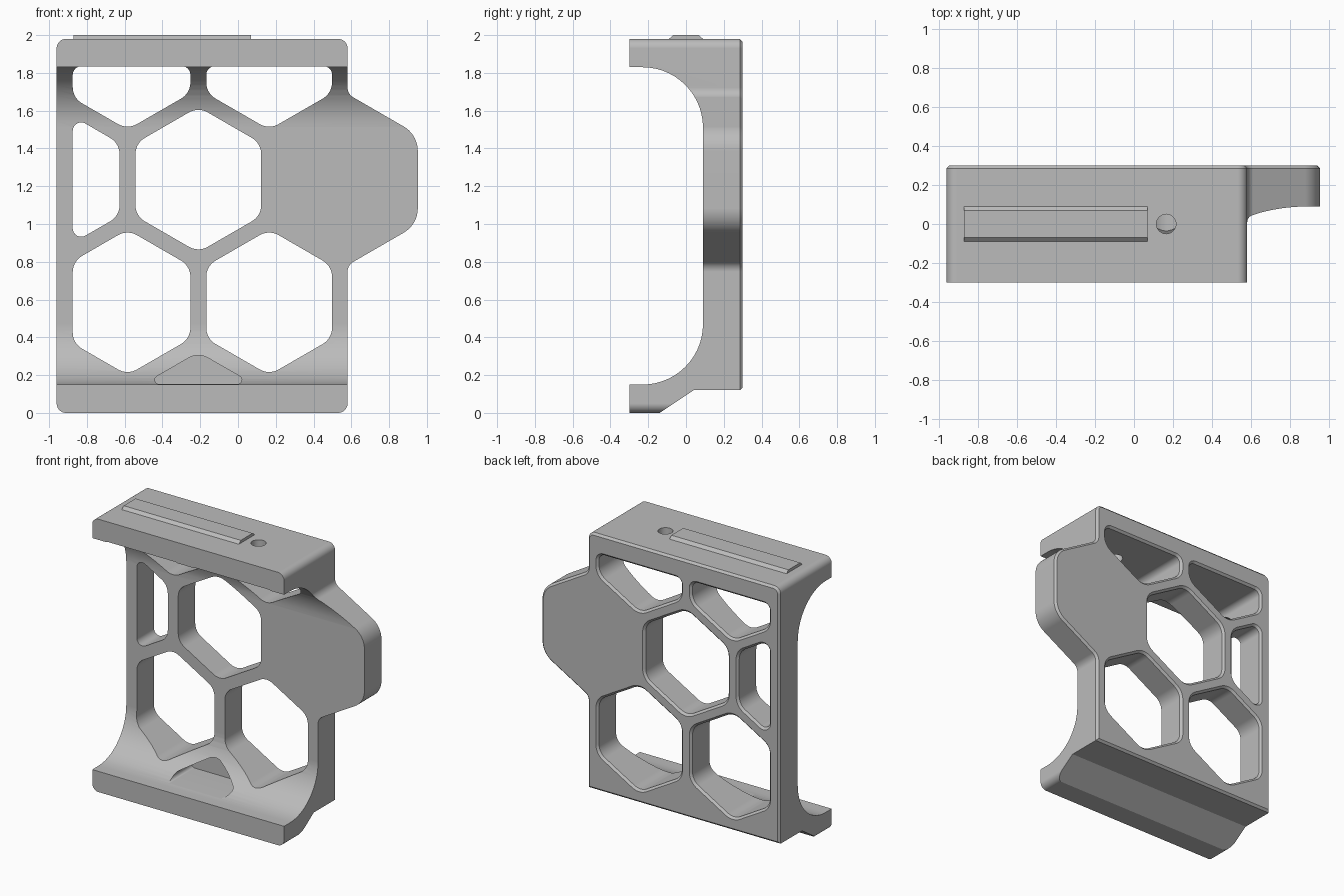
import bpy, bmesh
from math import sin, cos, tan, pi, radians
from mathutils import Vector

if "Cube" in bpy.data.objects:
    bpy.data.objects.remove(bpy.data.objects["Cube"], do_unlink=True)

grey = bpy.data.materials.new("plain grey")
grey.use_nodes = True
grey.diffuse_color = (0.5, 0.5, 0.5, 1)
grey.node_tree.nodes["Principled BSDF"].inputs["Base Color"].default_value = (0.5, 0.5, 0.5, 1)


def rounded(points):
    """Outline from (a, b, radius) corners, each replaced by an arc."""
    out = []
    for i, (a, b, r) in enumerate(points):
        p = Vector((a, b))
        u = (Vector(points[i - 1][:2]) - p).normalized()
        v = (Vector(points[(i + 1) % len(points)][:2]) - p).normalized()
        inner = u.angle(v)
        if r == 0:
            out.append(p)
            continue
        t, turn = r / tan(inner / 2), pi - inner
        c = p + (u + v).normalized() * r / sin(inner / 2)
        w0, w1 = p + u * t - c, p + v * t - c
        n = max(4, int(turn / radians(6)))
        for k in range(n + 1):
            f = k / n
            out.append(c + (w0 * sin((1 - f) * turn) + w1 * sin(f * turn)) / sin(turn))
    return out


def offset(poly, d):
    """Move a counter-clockwise outline outward by d."""
    out = []
    for i, p in enumerate(poly):
        e1, e2 = (p - poly[i - 1]).normalized(), (poly[(i + 1) % len(poly)] - p).normalized()
        n1, n2 = Vector((e1.y, -e1.x)), Vector((e2.y, -e2.x))
        out.append(p + (n1 + n2) * d / (1 + n1.dot(n2)))
    return out


def clip(poly, axis, limit, side):
    """Keep the part of a polygon on one side of an axis line."""
    out = []
    for i, q in enumerate(poly):
        p = poly[i - 1]
        dp, dq = (p[axis] - limit) * side, (q[axis] - limit) * side
        if dp * dq < 0:
            out.append(p.lerp(q, dp / (dp - dq)))
        if dq >= 0:
            out.append(q)
    return out


PLACE = {"x": lambda p, h: (h, p.x, p.y),
         "y": lambda p, h: (p.x, h, p.y),
         "z": lambda p, h: (p.x, p.y, h)}


def loft(name, axis, rings):
    """Solid through (height, outline) rings along an axis."""
    bm = bmesh.new()
    loops = [[bm.verts.new(PLACE[axis](p, h)) for p in poly] for h, poly in rings]
    for lo, hi in zip(loops, loops[1:]):
        for i in range(len(lo)):
            bm.faces.new((lo[i - 1], lo[i], hi[i], hi[i - 1]))
    bm.faces.new(loops[0])
    bm.faces.new(loops[-1])
    bmesh.ops.recalc_face_normals(bm, faces=bm.faces)
    mesh = bpy.data.meshes.new(name)
    bm.to_mesh(mesh)
    bm.free()
    mesh.materials.append(grey)
    obj = bpy.data.objects.new(name, mesh)
    bpy.context.collection.objects.link(obj)
    return obj


def activate(obj):
    bpy.ops.object.select_all(action="DESELECT")
    obj.select_set(True)
    bpy.context.view_layer.objects.active = obj


def combine(obj, tool, operation="DIFFERENCE"):
    mod = obj.modifiers.new("cut", "BOOLEAN")
    mod.operation, mod.object, mod.solver = operation, tool, "EXACT"
    activate(obj)
    bpy.ops.object.modifier_apply(modifier=mod.name)
    bpy.data.objects.remove(tool, do_unlink=True)


# Frame: front outline with a side wing, chamfered at the back
RIM = 0.015
outline = rounded([(-0.96, 0, 0.05), (0.58, 0, 0.05), (0.58, 0.782, 0.06),
                   (0.952, 0.997, 0.15), (0.952, 1.473, 0.15), (0.58, 1.688, 0.06),
                   (0.58, 1.98, 0.05), (-0.96, 1.98, 0.05)])
frame = loft("frame", "y", [(-0.3, outline), (0.3 - RIM, outline), (0.3, offset(outline, -RIM))])

# Side profile: two lips joined to the back plate by large coves
profile = rounded([(0.285, 0.12, 0), (0.4, 0.235, 0), (0.4, 2.1, 0), (-0.4, 2.1, 0),
                   (-0.4, 1.83, 0), (0.09, 1.83, 0.32), (0.09, 0.15, 0.32),
                   (-0.4, 0.15, 0), (-0.4, -0.1, 0), (-0.29, -0.1, 0), (0.04, 0.12, 0)])
combine(frame, loft("profile_tool", "x", [(-1.1, profile), (1.1, profile)]), "INTERSECT")

# Honeycomb openings
PITCH, CELL = 0.75, 0.333
ROW = PITCH * cos(pi / 6)


def cell(column, row):
    """Hexagon of the honeycomb, trimmed to the frame's borders."""
    centre = Vector((-0.21 + column * PITCH, 1.235 + row * ROW))
    radius = CELL / cos(pi / 6)
    poly = [centre + radius * Vector((sin(-k * pi / 3), cos(k * pi / 3))) for k in range(6)]
    for axis, limit, side in ((0, -0.875, 1), (1, 1.835, -1), (1, 0.153, 1)):
        poly = clip(poly, axis, limit, side)
    corners = []
    for i, p in enumerate(poly):
        inner = (poly[i - 1] - p).angle(poly[(i + 1) % len(poly)] - p)
        corners.append((p.x, p.y, 0.1 if inner > 1.8 else 0.045 if inner > 0.8 else 0.022))
    return rounded(corners)


for column, row in ((0, 0), (-1, 0), (-0.5, -1), (0.5, -1), (-0.5, 1), (0.5, 1)):
    hole = cell(column, row)
    combine(frame, loft("hole_tool", "y", [(-0.5, hole), (0.3 - RIM, hole),
                                           (0.3 + RIM, offset(hole, 2 * RIM))]))

# Shallow pocket in the lower cove
pocket = cell(0, -2)
combine(frame, loft("pocket_tool", "y", [(-0.5, pocket), (0.1, pocket)]))

# Round hole through the top
circle = [Vector((0.165 + 0.05 * cos(k * pi / 16), 0.05 * sin(k * pi / 16))) for k in range(32)]
combine(frame, loft("drill_tool", "z", [(1.6, circle), (2.1, circle)]))

activate(frame)
bpy.ops.object.shade_smooth_by_angle(angle=radians(25))
weighted = frame.modifiers.new("even_shading", "WEIGHTED_NORMAL")
weighted.keep_sharp = True

# Raised rail on top with sloped long sides
rail = [Vector(p) for p in ((-0.09, 1.975), (0.09, 1.975), (0.09, 1.98),
                            (0.068, 2.0), (-0.068, 2.0), (-0.09, 1.98))]
loft("top_rail", "x", [(-0.87, rail), (0.07, rail)])
